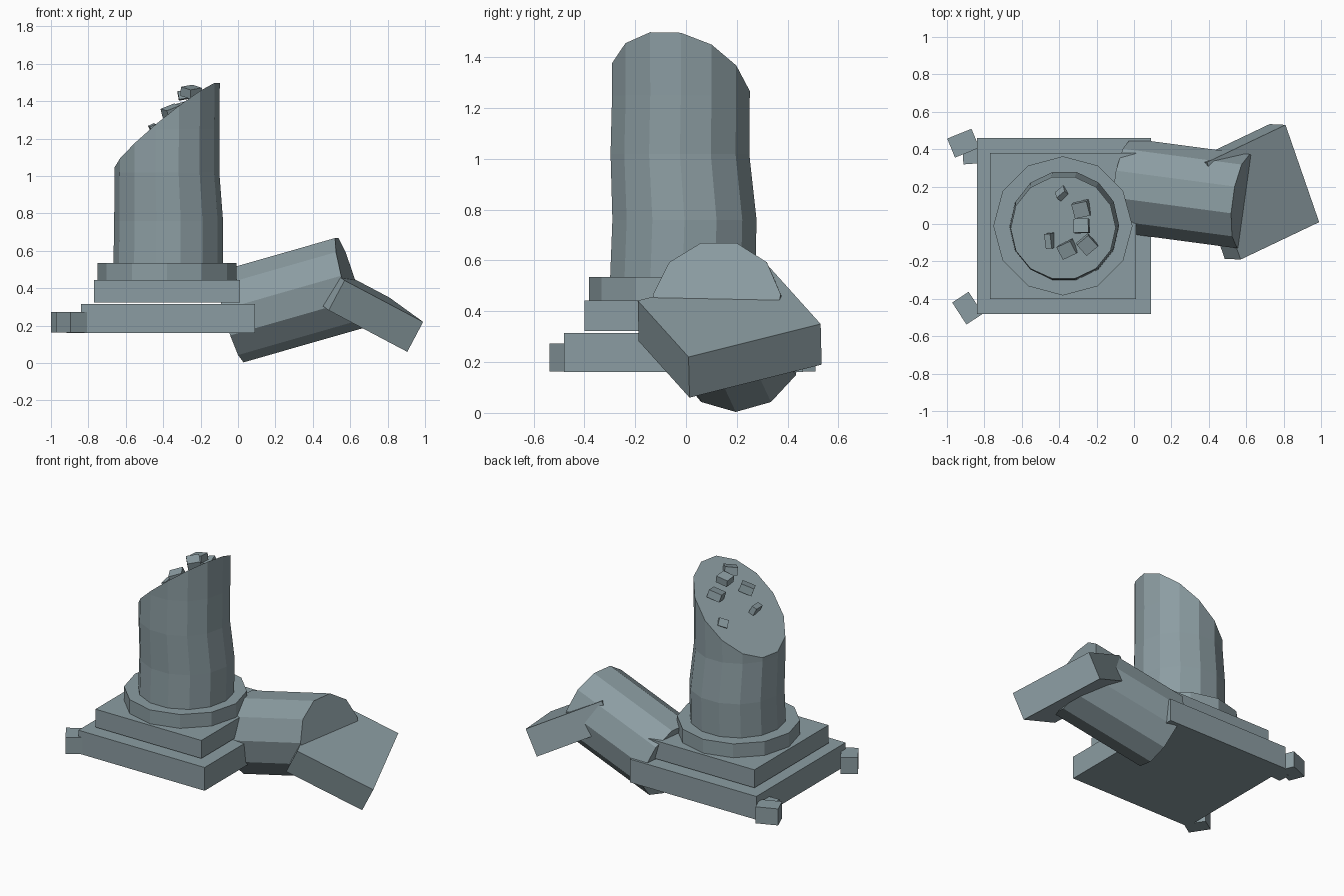
import bpy, bmesh, math
from mathutils import Vector, Matrix, Euler

if "Cube" in bpy.data.objects:
    bpy.data.objects.remove(bpy.data.objects["Cube"])

stone = bpy.data.materials.new("weathered grey stone")
stone.diffuse_color = (0.26, 0.335, 0.36, 1)
stone.use_nodes = True
stone.node_tree.nodes["Principled BSDF"].inputs["Base Color"].default_value = stone.diffuse_color


def finish(name, bm):
    bmesh.ops.recalc_face_normals(bm, faces=bm.faces)
    me = bpy.data.meshes.new(name)
    bm.to_mesh(me)
    bm.free()
    me.materials.append(stone)
    ob = bpy.data.objects.new(name, me)
    bpy.context.collection.objects.link(ob)
    return ob


def box(name, center, size, rot=(0, 0, 0)):
    bm = bmesh.new()
    m = (Matrix.Translation(center) @ Euler([math.radians(a) for a in rot]).to_matrix().to_4x4()
         @ Matrix.Diagonal((*size, 1)))
    bmesh.ops.create_cube(bm, size=1, matrix=m)
    return finish(name, bm)


def loft(name, sides, rings, u=Vector((1, 0, 0)), v=Vector((0, 1, 0)), cut=None, phase=0):
    """Prism through rings of (centre, radius); optional cut plane (point, normal)."""
    bm = bmesh.new()
    loops = []
    for c, r in rings:
        loop = []
        for i in range(sides):
            a = phase + math.tau * i / sides
            loop.append(bm.verts.new(Vector(c) + (u * math.cos(a) + v * math.sin(a)) * r))
        loops.append(loop)
    for lo, hi in zip(loops, loops[1:]):
        for i in range(sides):
            j = (i + 1) % sides
            bm.faces.new((lo[i], lo[j], hi[j], hi[i]))
    bm.faces.new(loops[0][::-1])
    bm.faces.new(loops[-1])
    if cut:
        geom = bm.verts[:] + bm.edges[:] + bm.faces[:]
        res = bmesh.ops.bisect_plane(bm, geom=geom, plane_co=cut[0], plane_no=cut[1], clear_outer=True)
        edges = [e for e in res["geom_cut"] if isinstance(e, bmesh.types.BMEdge)]
        bmesh.ops.contextual_create(bm, geom=edges)
    return finish(name, bm)


# Stepped base
box("lower_plinth", (-0.375, -0.01, 0.2375), (0.93, 0.94, 0.155))
box("upper_plinth", (-0.38, -0.01, 0.383), (0.78, 0.78, 0.12))
loft("round_base", 12, [((-0.38, -0.01, 0.44), 0.372), ((-0.38, -0.01, 0.535), 0.372)])

# Standing shaft, slightly irregular, broken off at a slant
loft("broken_shaft", 14,
     [((-0.373, -0.013, 0.53), 0.293), ((-0.371, -0.006, 0.76), 0.291),
      ((-0.38, -0.024, 1.02), 0.280), ((-0.378, -0.02, 1.25), 0.278),
      ((-0.375, -0.02, 1.7), 0.280)],
     cut=(Vector((-0.38, -0.01, 1.268)), Vector((-0.8, 0.2, 1))))

# Fallen drum leaning on the base, one flat side up
a, b = Vector((-0.04, 0.205, 0.25)), Vector((0.595, 0.12, 0.432))
axis = (b - a).normalized()
side = Vector((0, 0, 1)).cross(axis).normalized()
up = axis.cross(side)
loft("fallen_drum", 11, [(a, 0.256), (b, 0.256)], u=-up, v=side)

# Fallen square capital: three corners of its top face and its thickness
A, B, C = Vector((0.99, 0.01, 0.22)), Vector((0.81, 0.53, 0.35)), Vector((0.57, -0.19, 0.442))
t = Vector((-0.085, 0.004, -0.16))
bm = bmesh.new()
top = [bm.verts.new(p) for p in (A, B, B + C - A, C)]
low = [bm.verts.new(p.co + t) for p in top]
bm.faces.new(top)
bm.faces.new(low[::-1])
for i in range(4):
    j = (i + 1) % 4
    bm.faces.new((top[i], low[i], low[j], top[j]))
finish("fallen_capital", bm)

# Rubble beside the base
box("rubble_front", (-0.89, -0.45, 0.218), (0.105, 0.14, 0.11), (0, 0, 33))
box("rubble_back", (-0.913, 0.432, 0.218), (0.14, 0.11, 0.11), (0, 0, 22))
box("rubble_back_small", (-0.86, 0.365, 0.212), (0.11, 0.085, 0.1), (0, 0, 4))

# Stone chips scattered on the broken top
chips = [
    ((-0.28, 0.08, 1.365), (0.085, 0.08, 0.05), (10, -15, 12)),
    ((-0.28, -0.01, 1.435), (0.08, 0.075, 0.045), (-5, -10, 2)),
    ((-0.25, -0.11, 1.45), (0.08, 0.08, 0.05), (12, -8, 40)),
    ((-0.355, -0.135, 1.345), (0.085, 0.075, 0.05), (8, -20, 25)),
    ((-0.45, -0.09, 1.25), (0.035, 0.08, 0.05), (5, -25, 5)),
    ((-0.38, 0.16, 1.23), (0.06, 0.05, 0.05), (35, -20, 40)),
]
for i, (c, s, r) in enumerate(chips):
    box(f"stone_chip_{i + 1}", c, s, r)
